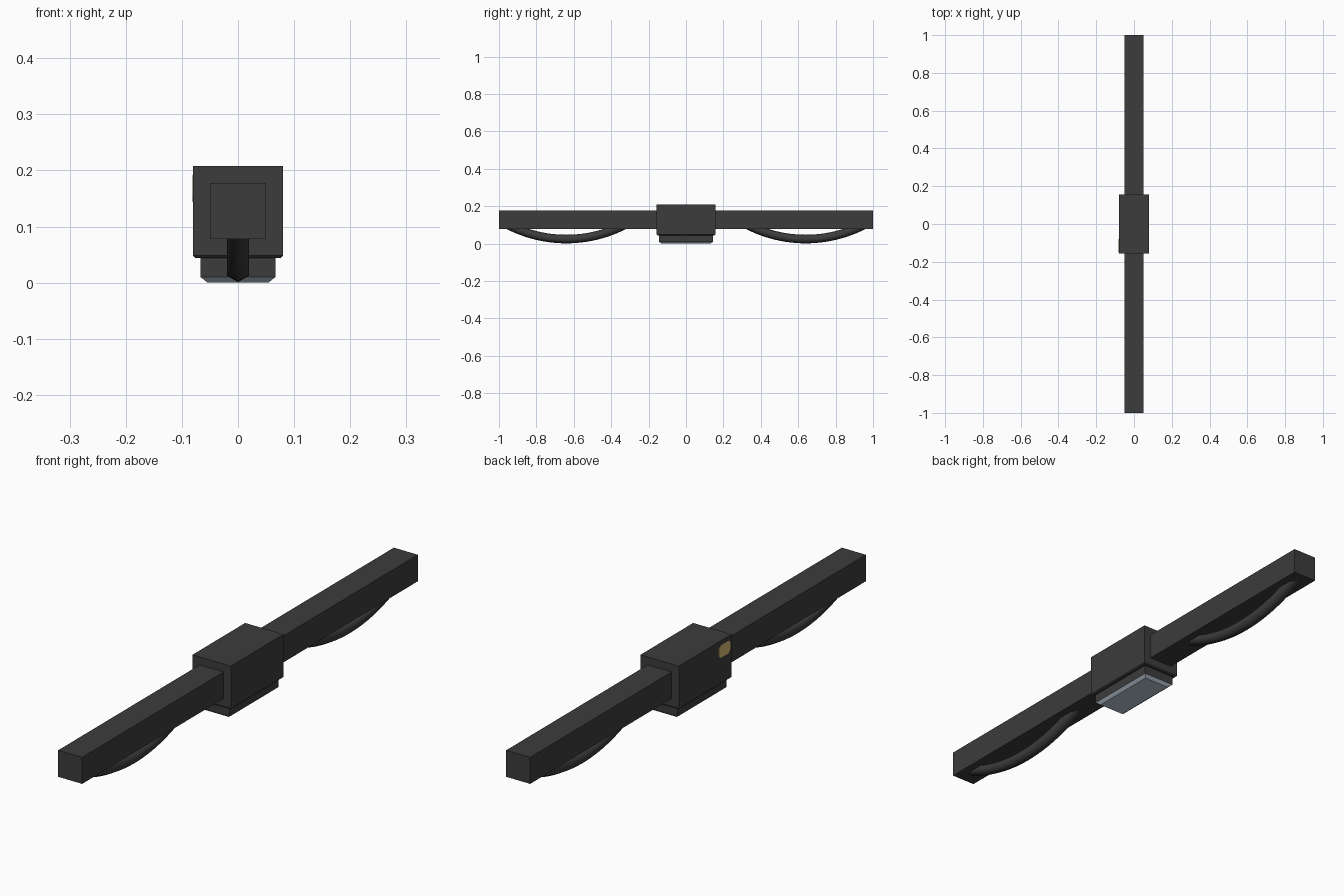
import bpy, bmesh, math

if "Cube" in bpy.data.objects:
    bpy.data.objects.remove(bpy.data.objects["Cube"])

def material(name, rgb):
    m = bpy.data.materials.new(name)
    m.diffuse_color = (*rgb, 1)
    m.use_nodes = True
    m.node_tree.nodes["Principled BSDF"].inputs["Base Color"].default_value = m.diffuse_color
    return m

DARK = material("charcoal", (0.045, 0.045, 0.045))
LENS = material("pale blue glass", (0.48, 0.57, 0.65))
GOLD = material("muted gold", (0.68, 0.50, 0.18))

def finish(name, bm, mat):
    bmesh.ops.recalc_face_normals(bm, faces=bm.faces)
    mesh = bpy.data.meshes.new(name)
    bm.to_mesh(mesh)
    bm.free()
    mesh.materials.append(mat)
    ob = bpy.data.objects.new(name, mesh)
    bpy.context.collection.objects.link(ob)
    return ob

def tapered_box(name, x, y, z0, z1, mat, inset=0.0):
    """Box with half sizes x, y; the bottom is drawn in by inset."""
    bm = bmesh.new()
    bmesh.ops.create_cube(bm, size=2)
    for v in bm.verts:
        low = v.co.z < 0
        d = inset if low else 0
        v.co = (v.co.x * (x - d), v.co.y * (y - d), z0 if low else z1)
    return finish(name, bm, mat)

def grip(name, cy):
    """Bowed hexagonal handle, sunk into the beam at both ends."""
    R, r, zc, a, n = 0.68, 0.023, 0.706, 0.473, 24
    bm = bmesh.new()
    rings = []
    for i in range(n + 1):
        t = -a + 2 * a * i / n
        ring = []
        for k in range(6):
            p = math.tau * k / 6
            d = R + r * math.cos(p)
            ring.append(bm.verts.new((r * math.sin(p), cy + d * math.sin(t), zc - d * math.cos(t))))
        rings.append(ring)
    for p, q in zip(rings, rings[1:]):
        for k in range(6):
            bm.faces.new((p[k], p[(k + 1) % 6], q[(k + 1) % 6], q[k]))
    bm.faces.new(rings[0])
    bm.faces.new(rings[-1])
    ob = finish(name, bm, DARK)
    bpy.context.view_layer.objects.active = ob
    ob.select_set(True)
    bpy.ops.object.shade_smooth_by_angle(angle=math.radians(65))
    ob.select_set(False)

# Long beam and central housing
tapered_box("beam", 0.05, 1.0, 0.08, 0.18, DARK)
tapered_box("housing", 0.08, 0.157, 0.05, 0.21, DARK)
tapered_box("housing_lip", 0.08, 0.157, 0.046, 0.05, DARK, 0.004)

# Lamp below the housing
tapered_box("lamp_body", 0.067, 0.145, 0.012, 0.046, DARK)
tapered_box("lamp_lens", 0.067, 0.145, 0.002, 0.012, LENS, 0.013)

# Handles under both arms
for side, s in (("front", -1), ("back", 1)):
    grip(side + "_handle", s * 0.64)

# Plain clipped-corner plate on the left side of the housing
bm = bmesh.new()
hy, hz, c = 0.035, 0.024, 0.012
outline = [(hy, hz - c), (hy - c, hz), (c - hy, hz), (-hy, hz - c),
           (-hy, c - hz), (c - hy, -hz), (hy - c, -hz), (hy, c - hz)]
face = bm.faces.new([bm.verts.new((-0.079, -0.115 + y, 0.17 + z)) for y, z in outline])
ext = bmesh.ops.extrude_face_region(bm, geom=[face])["geom"]
for v in ext:
    if isinstance(v, bmesh.types.BMVert):
        v.co.x = -0.081
finish("side_plate", bm, GOLD)

# Rest the lens on the ground plane
for ob in bpy.context.collection.objects:
    ob.location.z = -0.002
